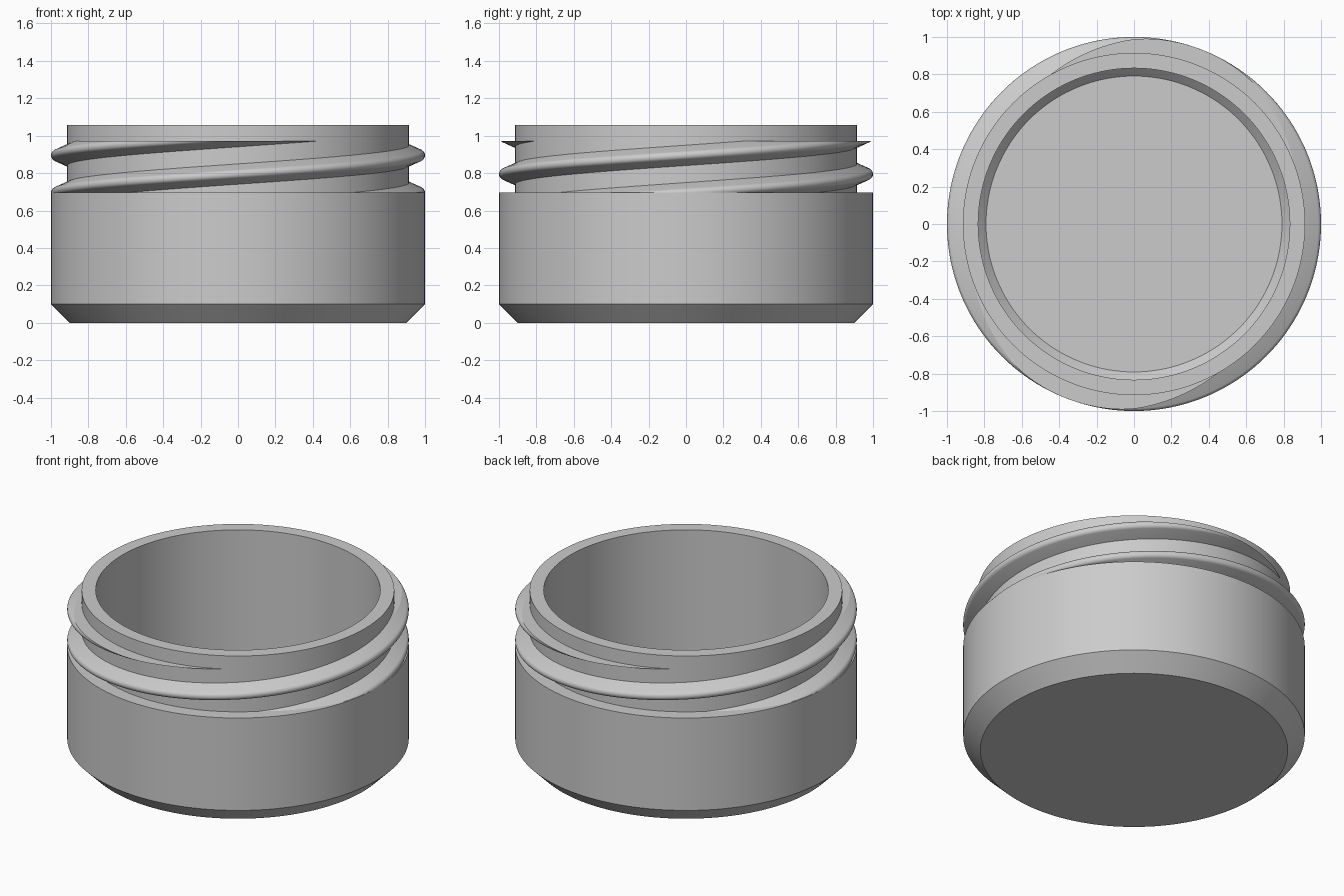
import bpy, bmesh, math
from mathutils import Vector

cube = bpy.data.objects.get("Cube")
if cube:
    bpy.data.objects.remove(cube, do_unlink=True)

SEGMENTS = 144
NECK_R, STEP_Z, CLIP_Z = 0.915, 0.697, 0.973
LEAD = 0.4           # rise of the thread per turn
CREST_Z = 0.895      # height of the first crest where it crosses +x
HALF_WIDTH = 0.0545  # half the thread's height at its root
TIP_R = 0.026        # rounding of the crest

grey = bpy.data.materials.new("plain grey")
grey.use_nodes = True
grey.diffuse_color = (0.6, 0.6, 0.6, 1)
grey.node_tree.nodes["Principled BSDF"].inputs["Base Color"].default_value = grey.diffuse_color


def finish(bm, name, angle):
    bmesh.ops.recalc_face_normals(bm, faces=bm.faces)
    mesh = bpy.data.meshes.new(name)
    bm.to_mesh(mesh)
    bm.free()
    mesh.materials.append(grey)
    obj = bpy.data.objects.new(name, mesh)
    bpy.context.collection.objects.link(obj)
    bpy.ops.object.select_all(action='DESELECT')
    obj.select_set(True)
    bpy.context.view_layer.objects.active = obj
    bpy.ops.object.shade_smooth_by_angle(angle=math.radians(angle))


def polar(r, a, z):
    return Vector((r * math.cos(a), r * math.sin(a), z))


# Jar: one closed lathe profile, from the underside round to the chamfered inner floor
profile = [(0.9, 0), (1, 0.1), (1, STEP_Z), (NECK_R, STEP_Z),
           (NECK_R, 1.058), (0.833, 1.058), (0.833, 0.142), (0.791, 0.1)]
bm = bmesh.new()
rings = [[bm.verts.new(polar(r, math.tau * i / SEGMENTS, z)) for i in range(SEGMENTS)]
         for r, z in profile]
for low, high in zip(rings, rings[1:]):
    for i in range(SEGMENTS):
        j = (i + 1) % SEGMENTS
        bm.faces.new((low[i], low[j], high[j], high[i]))
bm.faces.new(rings[0])
bm.faces.new(rings[-1])
finish(bm, "jar_body", 30)

# Thread cross-section: straight flanks tangent to a rounded crest
centre = 1 - TIP_R
reach = centre - NECK_R
flank = math.atan2(HALF_WIDTH, reach) - math.asin(TIP_R / math.hypot(reach, HALF_WIDTH))
arc_end = math.pi / 2 - flank
steps = 12
section = [(NECK_R - 0.02, HALF_WIDTH), (NECK_R, HALF_WIDTH)]
for k in range(steps + 1):
    a = arc_end * (1 - 2 * k / steps)
    section.append((centre + TIP_R * math.cos(a), TIP_R * math.sin(a)))
section += [(NECK_R, -HALF_WIDTH), (NECK_R - 0.02, -HALF_WIDTH)]


def thread(name, turn):
    """Sweep the section up a helix, then cut it level at both ends."""
    bm = bmesh.new()
    z_start, z_end = STEP_Z - 0.07, CLIP_Z + 0.07
    count = round(SEGMENTS * (z_end - z_start) / LEAD)
    previous = None
    for i in range(count + 1):
        z = z_start + (z_end - z_start) * i / count
        a = math.tau * (z - CREST_Z) / LEAD + turn
        ring = [bm.verts.new(polar(r, a, z + dz)) for r, dz in section]
        if previous:
            for k in range(len(ring)):
                n = (k + 1) % len(ring)
                bm.faces.new((previous[k], previous[n], ring[n], ring[k]))
        previous = ring
    for height, up in ((STEP_Z, -1), (CLIP_Z, 1)):
        cut = bmesh.ops.bisect_plane(
            bm, geom=bm.verts[:] + bm.edges[:] + bm.faces[:],
            plane_co=(0, 0, height), plane_no=(0, 0, up), clear_outer=True)
        edges = [e for e in cut["geom_cut"] if isinstance(e, bmesh.types.BMEdge)]
        bmesh.ops.triangle_fill(bm, edges=edges, use_beauty=True, normal=(0, 0, up))
    finish(bm, name, 20)


thread("first_thread", 0)
thread("second_thread", math.pi)
